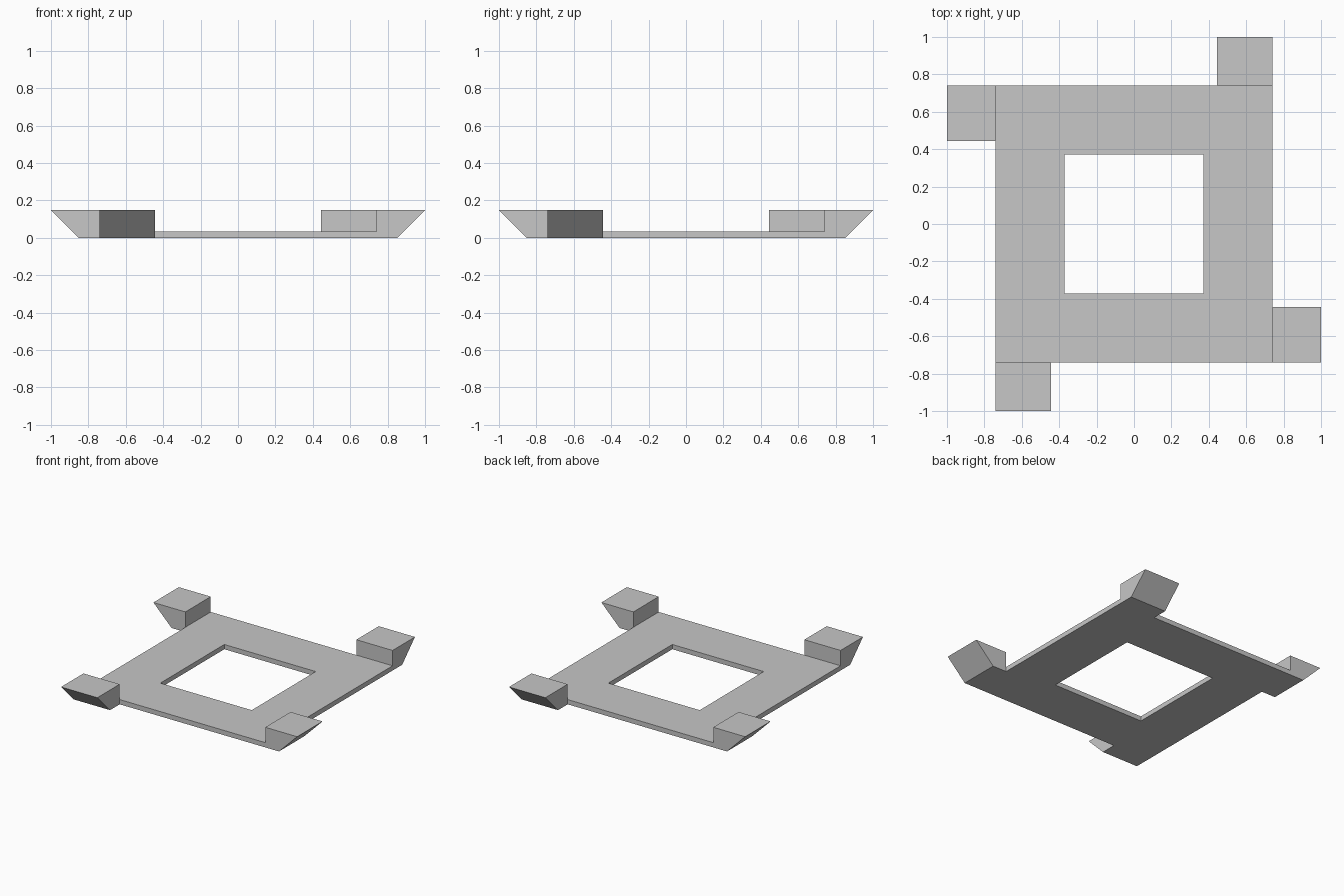
import bpy, bmesh
from math import pi
from mathutils import Matrix

cube = bpy.data.objects.get("Cube")
if cube:
    bpy.data.objects.remove(cube, do_unlink=True)

OUTER, INNER, THICK = 0.74, 0.372, 0.035
HEIGHT, TOE, TIP, WIDTH = 0.148, 0.852, 1.0, 0.295

grey = bpy.data.materials.new("light grey")
grey.use_nodes = True
colour = (0.57, 0.57, 0.57, 1)
grey.diffuse_color = colour
grey.node_tree.nodes["Principled BSDF"].inputs["Base Color"].default_value = colour


def add_object(name, bm):
    bmesh.ops.recalc_face_normals(bm, faces=bm.faces)
    mesh = bpy.data.meshes.new(name)
    bm.to_mesh(mesh)
    bm.free()
    mesh.materials.append(grey)
    obj = bpy.data.objects.new(name, mesh)
    bpy.context.collection.objects.link(obj)
    return obj


def extrude(bm, faces, offset):
    result = bmesh.ops.extrude_face_region(bm, geom=faces)
    moved = [v for v in result["geom"] if isinstance(v, bmesh.types.BMVert)]
    bmesh.ops.translate(bm, verts=moved, vec=offset)


# Flat square frame with a square opening
bm = bmesh.new()
corners = [(-1, -1), (1, -1), (1, 1), (-1, 1)]
rings = [[bm.verts.new((x * r, y * r, 0)) for x, y in corners] for r in (OUTER, INNER)]
outer, inner = rings
floor = [bm.faces.new((outer[i - 1], outer[i], inner[i], inner[i - 1])) for i in range(4)]
extrude(bm, floor, (0, 0, THICK))
add_object("square_frame", bm)

# Four sloped blocks, one at the end of each side, in a pinwheel
profile = [(OUTER, 0), (TOE, 0), (TIP, HEIGHT), (OUTER, HEIGHT)]
for turn, side in enumerate(("left", "back", "right", "front")):
    bm = bmesh.new()
    face = bm.faces.new([bm.verts.new((x, -OUTER, z)) for x, z in profile])
    extrude(bm, [face], (0, WIDTH, 0))
    bm.transform(Matrix.Rotation(turn * pi / 2, 4, "Z"))
    add_object(side + "_sloped_block", bm)
